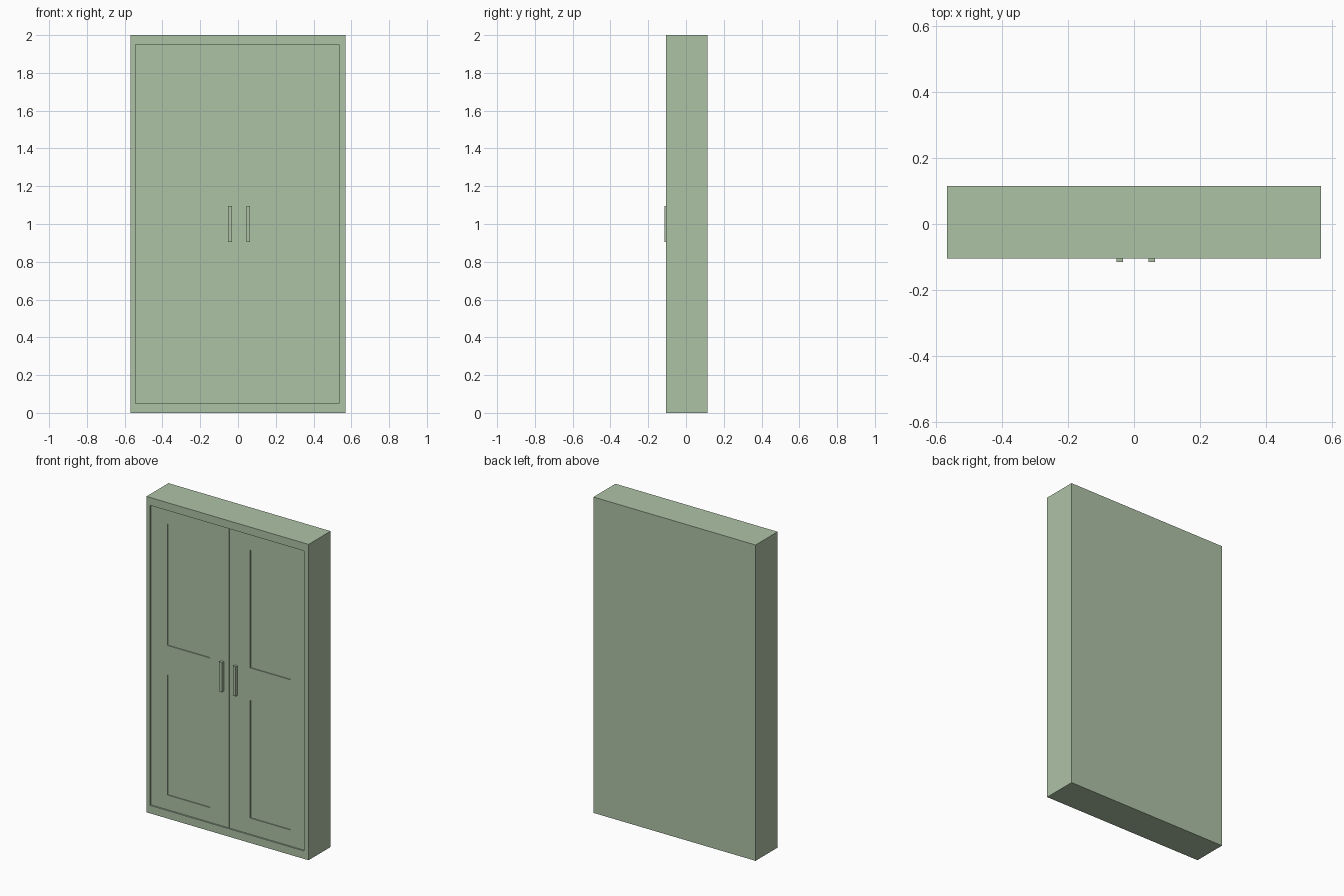
import bpy
import bmesh

if "Cube" in bpy.data.objects:
    bpy.data.objects.remove(bpy.data.objects["Cube"])

paint = bpy.data.materials.new("green_paint")
paint.diffuse_color = (0.42, 0.54, 0.38, 1)
paint.use_nodes = True
paint.node_tree.nodes["Principled BSDF"].inputs["Base Color"].default_value = paint.diffuse_color


def box(name, x0, x1, y0, y1, z0, z1):
    bm = bmesh.new()
    bmesh.ops.create_cube(bm, size=1)
    for v in bm.verts:
        v.co = (x1 if v.co.x > 0 else x0,
                y1 if v.co.y > 0 else y0,
                z1 if v.co.z > 0 else z0)
    me = bpy.data.meshes.new(name)
    bm.to_mesh(me)
    bm.free()
    me.materials.append(paint)
    ob = bpy.data.objects.new(name, me)
    bpy.context.collection.objects.link(ob)
    return ob


def cut(target, *bounds):
    cutter = box("cutter", *bounds)
    mod = target.modifiers.new("cut", 'BOOLEAN')
    mod.operation = 'DIFFERENCE'
    mod.solver = 'EXACT'
    mod.object = cutter
    bpy.context.view_layer.objects.active = target
    bpy.ops.object.modifier_apply(modifier=mod.name)
    bpy.data.objects.remove(cutter)


FRONT, DOOR, FLOOR = -0.105, -0.095, -0.088

# cabinet body with a shallow front recess for the doors
body = box("cabinet_body", -0.568, 0.568, FRONT, 0.115, 0, 2)
cut(body, -0.542, 0.535, -0.2, FLOOR, 0.05, 1.95)

# doors with two sunken panels each: (name, door x range, panel x range, panel z ranges)
doors = [
    ("left_door", (-0.542, 0.004), (-0.428, -0.131), ((0.143, 0.904), (1.09, 1.86))),
    ("right_door", (0.007, 0.535), (0.152, 0.433), ((0.152, 0.897), (1.103, 1.848))),
]
for name, dx, px, rows in doors:
    door = box(name, *dx, DOOR, FLOOR, 0.05, 1.95)
    for z0, z1 in rows:
        cut(door, *px, -0.2, DOOR + 0.006, z0, z1)

# handles
for name, x in (("left_handle", -0.043), ("right_handle", 0.054)):
    box(name, x - 0.01, x + 0.01, -0.115, DOOR, 0.906, 1.094)
